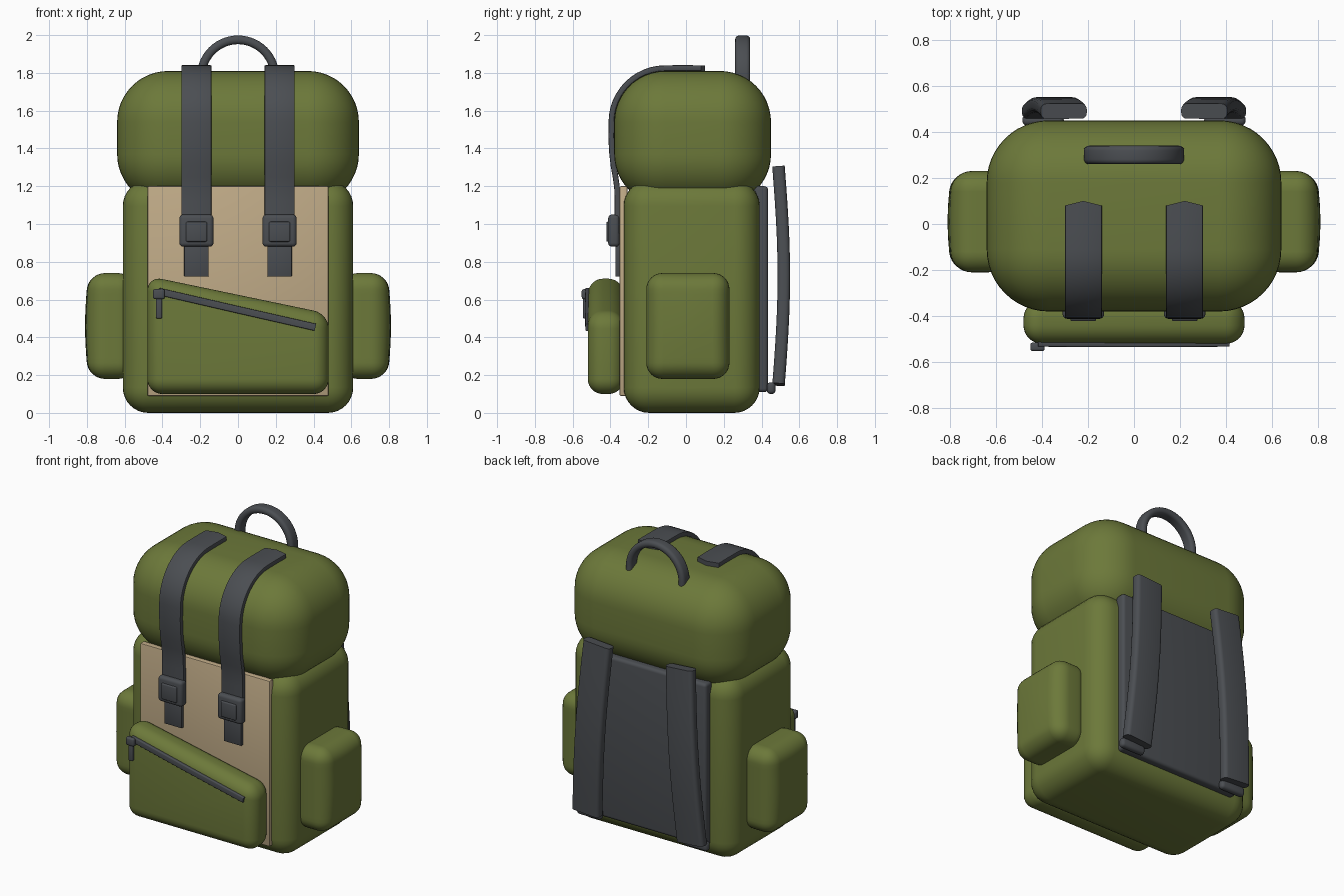
import bpy, bmesh, math
from mathutils import Vector

if "Cube" in bpy.data.objects:
    bpy.data.objects.remove(bpy.data.objects["Cube"])


def material(name, rgb):
    m = bpy.data.materials.new(name)
    m.diffuse_color = (*rgb, 1)
    m.use_nodes = True
    m.node_tree.nodes["Principled BSDF"].inputs["Base Color"].default_value = m.diffuse_color
    return m


GREEN = material("olive_canvas", (0.150, 0.190, 0.042))
GREY = material("dark_webbing", (0.070, 0.076, 0.085))
TAN = material("tan_panel", (0.520, 0.400, 0.240))


def finish(name, bm, mat, angle=40):
    bmesh.ops.recalc_face_normals(bm, faces=bm.faces[:])
    me = bpy.data.meshes.new(name)
    bm.to_mesh(me)
    bm.free()
    me.materials.append(mat)
    ob = bpy.data.objects.new(name, me)
    bpy.context.collection.objects.link(ob)
    bpy.ops.object.select_all(action='DESELECT')
    ob.select_set(True)
    bpy.context.view_layer.objects.active = ob
    bpy.ops.object.shade_smooth_by_angle(angle=math.radians(angle))
    return ob


def prism(outline, y0, y1):
    """Extrude an (x, z) outline from y0 to y1."""
    bm = bmesh.new()
    f = bm.faces.new([bm.verts.new((x, y0, z)) for x, z in outline])
    ext = bmesh.ops.extrude_face_region(bm, geom=[f])
    for v in ext['geom']:
        if isinstance(v, bmesh.types.BMVert):
            v.co.y = y1
    bmesh.ops.recalc_face_normals(bm, faces=bm.faces[:])
    return bm


def rounded(bm, r, seg):
    bmesh.ops.bevel(bm, geom=bm.edges[:], offset=r, segments=seg,
                    profile=0.5, affect='EDGES', clamp_overlap=True)
    return bm


def box(name, xs, ys, zs, r, seg, mat):
    (x0, x1), (z0, z1) = xs, zs
    bm = prism([(x0, z0), (x1, z0), (x1, z1), (x0, z1)], *ys)
    return finish(name, rounded(bm, r, seg), mat)


def section(w, t, r, seg=4):
    """Rounded rectangle with half sizes w, t and midpoints on the long sides."""
    pts = []
    corners = ((1, 1, 0), (-1, 1, 90), (-1, -1, 180), (1, -1, 270))
    for i, (sx, sy, a0) in enumerate(corners):
        for k in range(seg + 1):
            a = math.radians(a0 + 90 * k / seg)
            pts.append((sx * (w - r) + r * math.cos(a), sy * (t - r) + r * math.sin(a)))
        if i in (0, 2):
            pts.append((0, sy * t))
    return pts


def sweep(name, path, sec, side, mat, tip=0.0):
    """Sweep a section along a path; tip pushes the first end into a point."""
    path = [Vector(p) for p in path]
    w = max(u for u, v in sec)
    bm = bmesh.new()
    rings = []
    for i, p in enumerate(path):
        t = (path[min(i + 1, len(path) - 1)] - path[max(i - 1, 0)]).normalized()
        s = (Vector(side) - t * t.dot(Vector(side))).normalized()
        n = s.cross(t)
        ring = []
        for u, v in sec:
            co = p + s * u + n * v
            if i == 0:
                co -= t * tip * (1 - abs(u) / w)
            ring.append(bm.verts.new(co))
        rings.append(ring)
    m = len(sec)
    for a, b in zip(rings, rings[1:]):
        for k in range(m):
            bm.faces.new((a[k], a[(k + 1) % m], b[(k + 1) % m], b[k]))
    bm.faces.new(rings[0])
    bm.faces.new(rings[-1])
    return finish(name, bm, mat)


# main bag and overhanging lid
box("body", (-0.61, 0.61), (-0.33, 0.39), (0, 1.23), 0.135, 8, GREEN)
box("lid", (-0.64, 0.64), (-0.38, 0.45), (1.10, 1.81), 0.27, 12, GREEN)

# front and back panels
box("front_panel", (-0.48, 0.48), (-0.352, -0.31), (0.09, 1.20), 0.008, 2, TAN)
box("back_panel", (-0.45, 0.45), (0.36, 0.435), (0.11, 1.20), 0.02, 4, GREY)

# slanted front pocket
pocket = prism([(-0.48, 0.10), (0.48, 0.10), (0.48, 0.525), (-0.48, 0.725)], -0.52, -0.33)
finish("front_pocket", rounded(pocket, 0.08, 8), GREEN)

# zip with slider and pull tab
sweep("zip", [(-0.42, -0.522, 0.643), (0, -0.524, 0.546), (0.41, -0.522, 0.453)],
      section(0.019, 0.011, 0.006), (0, 0, 1), GREY)
box("zip_slider", (-0.45, -0.388), (-0.552, -0.515), (0.603, 0.655), 0.01, 3, GREY)
box("zip_pull", (-0.434, -0.402), (-0.545, -0.525), (0.50, 0.615), 0.006, 3, GREY)

# carry handle arch
arch = [(0.195, 0.30, 1.72)]
arch += [(0.195 * math.cos(math.pi * k / 28), 0.30, 1.78 + 0.195 * math.sin(math.pi * k / 28))
         for k in range(29)]
arch.append((-0.195, 0.30, 1.72))
sweep("carry_handle", arch, section(0.04, 0.023, 0.021), (0, 1, 0), GREY)

# lid strap path: along the lid top, round its front edge, down to the buckle
strap_yz = [(0.08, 1.825), (-0.02, 1.826)]
strap_yz += [(-0.11 + 0.285 * math.cos(a), 1.54 + 0.285 * math.sin(a))
             for a in (math.radians(90 + 7.5 * k) for k in range(13))]
strap_yz += [(-0.396, 1.46), (-0.392, 1.38), (-0.384, 1.31), (-0.373, 1.25),
             (-0.365, 1.19), (-0.363, 1.12), (-0.363, 0.95)]

for s, label in ((-1, "left"), (1, "right")):
    # lid strap, buckle and loose strap end
    cx = 0.22 * s
    sweep("lid_strap_" + label, [(cx, y, z) for y, z in strap_yz],
          section(0.08, 0.015, 0.006, 2), (1, 0, 0), GREY, tip=0.02)
    box("strap_tail_" + label, (cx - 0.065, cx + 0.065), (-0.374, -0.35),
        (0.722, 0.95), 0.004, 2, GREY)
    box("buckle_" + label, (cx - 0.09, cx + 0.09), (-0.412, -0.352),
        (0.88, 1.05), 0.02, 4, GREY)
    box("buckle_button_" + label, (cx - 0.056, cx + 0.056), (-0.422, -0.40),
        (0.906, 1.012), 0.008, 3, GREY)

    # side pocket with a bulging outer face
    bm = prism([(0.55, 0.18), (0.79, 0.18), (0.79, 0.74), (0.55, 0.74)], -0.21, 0.23)
    rounded(bm, 0.085, 8)
    for f in (-0.6, -0.3, 0, 0.3, 0.6):
        for co, no in (((0, 0.01 + 0.22 * f, 0), (0, 1, 0)),
                       ((0, 0, 0.46 + 0.28 * f), (0, 0, 1))):
            bmesh.ops.bisect_plane(bm, geom=bm.verts[:] + bm.edges[:] + bm.faces[:],
                                   plane_co=co, plane_no=no)
    for v in bm.verts:
        a, b = (v.co.y - 0.01) / 0.22, (v.co.z - 0.46) / 0.28
        if v.co.x > 0.68:
            v.co.x += 0.02 * max(0, 1 - a * a) * max(0, 1 - b * b)
        v.co.x *= s
    finish("side_pocket_" + label, bm, GREEN)

    # padded shoulder strap, gently bowed, with its lower anchor
    path = []
    for k in range(13):
        t = k / 12
        path.append((s * (0.305 + 0.082 * t), 0.490 + 0.028 * math.sin(math.pi * t),
                     1.30 - 1.15 * t))
    sweep("shoulder_strap_" + label, path, section(0.1, 0.033, 0.024), (1, 0, 0), GREY)
    xs = sorted((s * 0.305, s * 0.485))
    box("strap_anchor_" + label, xs, (0.428, 0.474), (0.10, 0.162), 0.02, 4, GREY)
